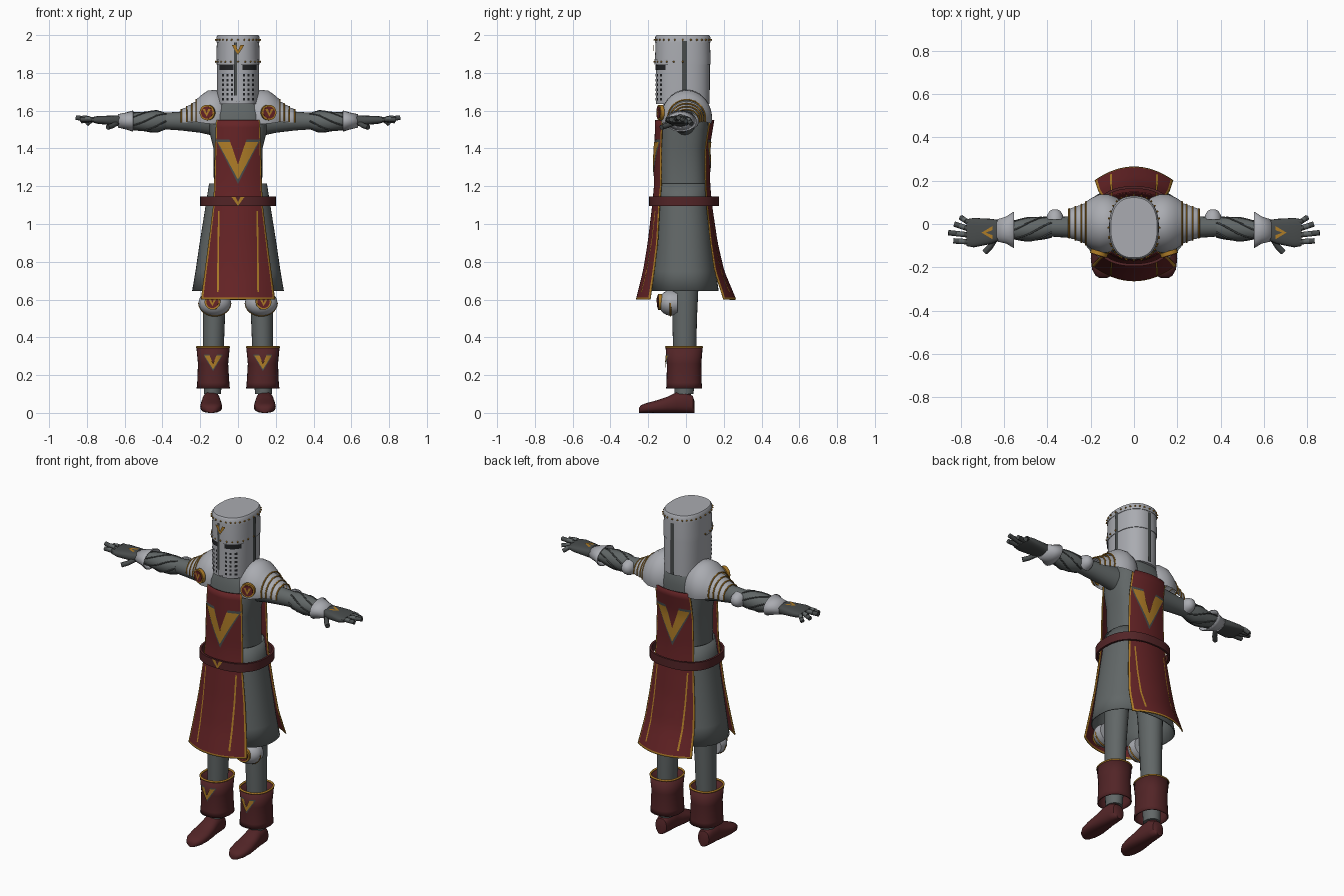
import bpy, bmesh
from math import sin, cos, pi, radians
from mathutils import Vector, Matrix

cube = bpy.data.objects.get("Cube")
if cube:
    bpy.data.objects.remove(cube, do_unlink=True)


def make_mat(name, *rgb):
    m = bpy.data.materials.new(name)
    m.use_nodes = True
    m.diffuse_color = (*rgb, 1)
    m.node_tree.nodes["Principled BSDF"].inputs["Base Color"].default_value = (*rgb, 1)
    return m


STEEL = make_mat("steel", .40, .41, .44)
MAIL = make_mat("mail_grey", .12, .135, .135)
DARK = make_mat("dark_grey", .065, .072, .072)
BLACK = make_mat("slit_black", .015, .016, .018)
RED = make_mat("tabard_red", .13, .017, .019)
LEATHER = make_mat("leather_maroon", .085, .018, .02)
GOLD = make_mat("gold", .42, .2, .02)
made = []


def build(name, verts, faces, mats, recalc=True):
    me = bpy.data.meshes.new(name)
    me.from_pydata([tuple(v) for v in verts], [], faces)
    if recalc:
        bm = bmesh.new()
        bm.from_mesh(me)
        bmesh.ops.recalc_face_normals(bm, faces=bm.faces)
        bm.to_mesh(me)
        bm.free()
    for m in mats:
        me.materials.append(m)
    ob = bpy.data.objects.new(name, me)
    bpy.context.collection.objects.link(ob)
    made.append(ob)
    return ob


def pair(ob):
    mod = ob.modifiers.new("Mirror", 'MIRROR')
    mod.use_mirror_merge = False
    return ob


def thick(ob, t):
    mod = ob.modifiers.new("Solidify", 'SOLIDIFY')
    mod.thickness = t
    mod.offset = 0
    return ob


def spow(v, e):
    return abs(v) ** e * (1 if v >= 0 else -1)


def loft(name, axis, rings, mat, n=32, p=2.0, arc=None, caps=True):
    """Rings are (position on axis, centre 1, centre 2, radius 1, radius 2)."""
    verts, faces = [], []
    lo, hi = arc or (0, 2 * pi)
    cols = n if arc is None else n + 1
    for t, c1, c2, a, b in rings:
        for i in range(cols):
            w = lo + (hi - lo) * i / n
            u, v = c1 + a * spow(cos(w), 2 / p), c2 + b * spow(sin(w), 2 / p)
            verts.append({'x': (t, u, v), 'y': (u, t, v), 'z': (u, v, t)}[axis])
    for r in range(len(rings) - 1):
        for i in range(n):
            j = (i + 1) % cols
            faces.append((r * cols + i, r * cols + j, (r + 1) * cols + j, (r + 1) * cols + i))
    if caps and arc is None:
        faces += [tuple(range(n)), tuple(range(len(verts) - n, len(verts)))]
    return build(name, verts, faces, [mat])


def tube(name, pts, r, mat, closed=False):
    cu = bpy.data.curves.new(name, 'CURVE')
    cu.dimensions = '3D'
    cu.bevel_depth, cu.bevel_resolution, cu.use_fill_caps = r, 2, True
    sp = cu.splines.new('POLY')
    sp.points.add(len(pts) - 1)
    for q, co in zip(sp.points, pts):
        q.co = (*co, 1)
    sp.use_cyclic_u = closed
    cu.materials.append(mat)
    ob = bpy.data.objects.new(name, cu)
    bpy.context.collection.objects.link(ob)
    return ob


def decal(name, quads, surf, off, mat, n=6):
    """Thin painted patches laid over a surface function surf(x, z, offset)."""
    verts, faces = [], []
    for quad in quads:
        a, b, c, d = (Vector(q) for q in quad)
        base = len(verts)
        for i in range(n + 1):
            for j in range(n + 1):
                q = a.lerp(b, i / n).lerp(d.lerp(c, i / n), j / n)
                verts.append(Vector(surf(q.x, q.y, off)))
        mid = (a + b + c + d) / 4
        out = Vector(surf(*mid, .01)) - Vector(surf(*mid, 0))
        nrm = (verts[base + n * (n + 1)] - verts[base]).cross(verts[base + n] - verts[base])
        for i in range(n):
            for j in range(n):
                k = base + i * (n + 1) + j
                f = (k, k + n + 1, k + n + 2, k + 1)
                faces.append(f if nrm.dot(out) > 0 else f[::-1])
    return build(name, verts, faces, [mat], recalc=False)


def rect(x0, x1, z0, z1):
    return [(x0, z0), (x1, z0), (x1, z1), (x0, z1)]


def vee(name, x, z, w, h, surf, off, mat):
    arm = [(-1, 1), (-.38, 1), (0, -.2), (0, -1)]
    quads = [[(x + s * u * w, z + v * h) for u, v in arm] for s in (1, -1)]
    return decal(name, quads, surf, off, mat)


def badge(name, c, r, yaw):
    rot = Matrix.Rotation(yaw, 3, 'Z')
    surf = lambda x, z, off: Vector(c) + rot @ Vector((x, -off, z))
    n = 20
    for part, rad, off, m in (("rim", r, .005, GOLD), ("field", r * .78, .008, RED)):
        vs = [surf(rad * cos(2 * pi * i / n), rad * sin(2 * pi * i / n), o)
              for o in (-.015, off) for i in range(n)]
        fs = [(i, (i + 1) % n, n + (i + 1) % n, n + i) for i in range(n)]
        pair(build(name + "_" + part, vs, fs + [tuple(range(n)), tuple(range(n, 2 * n))], [m]))
    pair(vee(name + "_chevron", 0, -.002, r * .55, r * .5, surf, .011, GOLD))


# Torso and flared skirt
def body(rows):
    return [(z, 0, (y0 + y1) / 2, hx, (y1 - y0) / 2) for z, hx, y0, y1 in rows]


loft("torso", 'z', body([(1.05, .13, -.14, .11), (1.21, .128, -.14, .11), (1.4, .13, -.143, .105),
                         (1.5, .155, -.143, .118), (1.58, .155, -.135, .12), (1.63, .13, -.12, .11),
                         (1.68, .09, -.1, .09)]), MAIL, 48, 2.7)
thick(loft("skirt", 'z', body([(1.215, .15, -.142, .115), (1.12, .165, -.15, .12), (.9, .2, -.165, .14),
                               (.75, .222, -.178, .155), (.645, .24, -.185, .17)]),
           MAIL, 48, 2.4, caps=False), .006)


# Tabard panels, rows are (z, half width, centre y, edge y)
def panel_surface(rows, sign):
    def at(z):
        for (za, *a), (zb, *b) in zip(rows, rows[1:]):
            if z >= zb - 1e-6:
                k = (za - z) / (za - zb)
                return [p + (q - p) * k for p, q in zip(a, b)]
    def surf(x, z, off):
        hw, yc, ye = at(z)
        return (x, yc + (ye - yc) * (x / hw) ** 2 + sign * off, z)
    return at, surf


FRONT = [(1.55, .115, -.16, -.125), (1.4, .12, -.165, -.13), (1.21, .125, -.166, -.13),
         (1.1, .13, -.176, -.14), (.9, .155, -.2, -.15), (.75, .175, -.225, -.168), (.6, .195, -.262, -.19)]
BACK = [(1.55, .115, .147, .125), (1.4, .12, .122, .102), (1.21, .125, .125, .102),
        (1.1, .13, .135, .11), (.9, .15, .165, .13), (.75, .165, .2, .152), (.6, .18, .263, .2)]
for label, rows, sign in (("front", FRONT, -1), ("back", BACK, 1)):
    at, surf = panel_surface(rows, sign)
    us = [-1, -.94] + [i / 8 for i in range(-7, 8)] + [.94, 1]
    zs = [1.55 - .94 * i / 24 for i in range(25)] + [.6]
    nu = len(us)
    verts = [surf(u * at(z)[0], z, 0) for z in zs for u in us]
    faces = [(r * nu + i, r * nu + i + 1, (r + 1) * nu + i + 1, (r + 1) * nu + i)
             for r in range(len(zs) - 1) for i in range(nu - 1)]
    ob = build(label + "_tabard", verts, faces, [RED, GOLD])
    for k, f in enumerate(ob.data.polygons):
        if k % (nu - 1) in (0, nu - 2) or k // (nu - 1) == len(zs) - 2:
            f.material_index = 1
    thick(ob, .006)
    vee(label + "_chevron_outline", 0, 1.33, .119, .118, surf, .006, DARK)
    vee(label + "_chevron", 0, 1.335, .108, .1, surf, .009, GOLD)
    stripe = [(.098, 1.07), (.106, 1.07), (.112, .64), (.102, .64)]
    pair(decal(label + "_tabard_stripe", [stripe], surf, .006, GOLD, 12))

# Belt
loft("belt", 'z', [(z, 0, -.01, .2 - d, .185 - d) for z, d in
                   ((1.095, 0), (1.145, 0), (1.145, .012), (1.095, .012), (1.095, 0))],
     LEATHER, 48, 2.4, caps=False)
vee("belt_buckle", 0, 1.12, .035, .024, lambda x, z, o: (x, -.195 - o, z), .004, GOLD)

# Helmet
HA, HB, HY, HP = .111, .143, -.017, 2.4
loft("helmet", 'z', [(z, 0, HY, HA + d, HB + d) for z, d in
                     ((1.635, -.002), (1.72, 0), (1.845, 0), (1.845, .004), (1.875, .004), (1.96, .001),
                      (1.96, .004), (1.99, .003), (2.0, -.004))], STEEL, 64, HP)


def helm_front(x, z, off):
    return (x, HY - (HB + off) * (1 - min(1, abs(x / (HA + off))) ** HP) ** (1 / HP), z)


def helm_back(x, z, off):
    return (x, 2 * HY - helm_front(x, z, off)[1], z)


def helm_side(y, z, off):
    return ((HA + off) * (1 - abs((y - HY) / HB) ** HP) ** (1 / HP), y, z)


pair(decal("eye_slit", [rect(.024, .098, 1.815, 1.842)], helm_front, .004, BLACK))
pair(decal("breath_holes", [rect(x, x + .011, z, z + .013) for x in (.026, .05, .074)
                            for z in [1.655 + .025 * k for k in range(6)]], helm_front, .003, BLACK, 2))
decal("brow_band", [rect(-.108, .108, 1.845, 1.873)], helm_front, .008, STEEL, 16)
decal("nose_ridge", [rect(-.016, .016, 1.645, 1.85)], helm_front, .006, STEEL)
decal("front_seam", [rect(-.02, -.004, 1.68, 1.96)], helm_front, .009, DARK)
decal("side_seam", [rect(-.022, .004, 1.7, 1.97)], helm_side, .006, DARK)
decal("back_seam", [rect(-.012, .012, 1.64, 1.95)], helm_back, .006, DARK)
vee("helmet_chevron", 0, 1.922, .034, .026, helm_front, .011, GOLD)
bm = bmesh.new()
for z, count, span in ((1.859, 13, pi), (1.975, 28, 2 * pi * 27 / 28)):
    for i in range(count):
        w = pi + span * i / (count - 1)
        co = ((HA + .007) * spow(cos(w), 2 / HP), HY + (HB + .007) * spow(sin(w), 2 / HP), z)
        bmesh.ops.create_icosphere(bm, subdivisions=1, radius=.0055, matrix=Matrix.Translation(co))
me = bpy.data.meshes.new("helmet_rivets")
bm.to_mesh(me)
bm.free()
me.materials.append(GOLD)
rivets = bpy.data.objects.new("helmet_rivets", me)
bpy.context.collection.objects.link(rivets)
made.append(rivets)

# Pauldrons with overlapping gold-edged bands
ARC = (-.2, pi + .2)


def arch(x, a, b, cz):
    ws = [ARC[0] + (ARC[1] - ARC[0]) * i / 24 for i in range(25)]
    return [(x, .003 + a * cos(w), cz + b * sin(w)) for w in ws]


pair(loft("pauldron", 'x', [(x, .003, 1.56, a, b) for x, a, b in
                            ((.04, .085, .1), (.08, .12, .135), (.12, .135, .15), (.16, .134, .146),
                             (.195, .118, .122), (.222, .1, .098))], STEEL, 28, arc=ARC))
pair(tube("pauldron_rim", arch(.222, .1, .098, 1.56), .004, GOLD))
for i in range(3):
    x, a, b, cz = .21 + .028 * i, .095 - .01 * i, .092 - .012 * i, 1.558 - .004 * i
    pair(loft("shoulder_band", 'x', [(x, .003, cz, a, b), (x + .02, .003, cz, a - .003, b - .004),
                                     (x + .034, .003, cz, a - .008, b - .012)], STEEL, 24, arc=ARC))
    pair(tube("shoulder_band_rim", arch(x + .034, a - .008, b - .012, cz), .004, GOLD))
badge("shoulder_badge", (.163, -.14, 1.59), .041, .3)

# Arms, elbow caps and gauntlets
FORE = [(.38, -.015, 1.545, .044, .044), (.43, -.02, 1.543, .054, .056), (.48, -.024, 1.542, .054, .054),
        (.54, -.027, 1.544, .047, .046), (.62, -.027, 1.546, .035, .032)]
pair(loft("upper_arm", 'x', [(.12, -.005, 1.54, .06, .075), (.2, -.01, 1.543, .056, .06),
                             (.3, -.014, 1.545, .05, .05), (.4, -.015, 1.545, .042, .043)], MAIL, 20))
pair(loft("forearm", 'x', FORE, MAIL, 20))
for k in range(6):
    pts = []
    for (x, cy, cz, a, b), q in zip(FORE[:4], range(4)):
        nx = FORE[q + 1]
        for s in range(4):
            mix = [u + (v - u) * s / 4 for u, v in zip(FORE[q], nx)]
            w = k * pi / 3 + (mix[0] - .38) * 9
            pts.append((mix[0], mix[1] + mix[3] * cos(w), mix[2] + mix[4] * sin(w)))
    pair(tube("forearm_fold", pts, .004, DARK))
pair(loft("elbow_cap", 'y', [(.02, .365, 1.545, .04, .046), (.04, .365, 1.545, .037, .04),
                             (.06, .365, 1.545, .025, .027), (.068, .365, 1.545, .01, .01)], STEEL, 20))
pair(thick(loft("gauntlet_cuff", 'x', [(.555, -.027, 1.545, .082, .054), (.59, -.028, 1.545, .06, .043),
                                       (.635, -.03, 1.546, .048, .033)], STEEL, 20, caps=False), .005))
pair(loft("hand", 'x', [(.61, -.028, 1.546, .044, .03), (.66, -.034, 1.548, .058, .026),
                        (.74, -.04, 1.551, .068, .021), (.775, -.04, 1.552, .062, .013)], DARK, 20, 3))
for y, tip in ((.01, (.8, .03, 1.53)), (-.02, (.83, 0, 1.545)), (-.05, (.858, -.04, 1.563)),
               (-.082, (.835, -.078, 1.553))):
    knuckle = (.77, y, 1.554)
    pair(tube("finger", [(.74, y, 1.552), knuckle, tip], .0125, DARK))
    pair(tube("finger_plate", [Vector(knuckle).lerp(Vector(tip), .2) + Vector((0, 0, .004)),
                               Vector(knuckle).lerp(Vector(tip), .6) + Vector((0, 0, .004))], .012, MAIL))
pair(tube("thumb", [(.64, -.065, 1.535), (.665, -.105, 1.52), (.69, -.13, 1.512)], .014, DARK))
pair(vee("hand_chevron", -.04, -.68, .03, .025,
         lambda y, x, o: (-x, y, 1.573 + o), .003, GOLD))

# Legs and knee guards
pair(loft("leg", 'z', [(.1, .135, -.01, .045, .05), (.35, .13, -.007, .055, .062), (.5, .127, -.007, .058, .065),
                       (.75, .12, -.005, .066, .075), (1.0, .1, -.01, .075, .085)], MAIL, 24))
knee = [(-.078 - .068 * sin(w), .123, .582, .086 * cos(w), .068 * cos(w))
        for w in [1.45 * i / 7 for i in range(8)]]
pair(loft("knee_guard", 'y', [(-.045, .123, .582, .08, .064)] + knee, STEEL, 28))
pair(tube("knee_guard_rim", [(.123 + .083 * cos(w), -.082, .582 + .067 * sin(w)) for w in
                             [pi + pi * i / 16 for i in range(17)]], .005, GOLD))
badge("knee_badge", (.135, -.143, .588), .042, .08)

# Boots
CUFF = [(.13, .131, -.01, .085, .092), (.16, .131, -.01, .082, .09), (.26, .132, -.01, .077, .088),
        (.345, .132, -.01, .085, .095)]
pair(thick(loft("boot_cuff", 'z', CUFF, LEATHER, 32, 2.3, caps=False), .006))
pair(tube("boot_cuff_rim", [(.132 + .085 * spow(cos(w), 2 / 2.3), -.01 + .095 * spow(sin(w), 2 / 2.3), .348)
                            for w in [2 * pi * i / 32 for i in range(32)]], .006, GOLD, True))


def cuff_front(x, z, off):
    return (x, -.01 - (.093 + off) * (1 - abs((x - .132) / .08) ** 2.3) ** (1 / 2.3), z)


pair(vee("boot_chevron_outline", .132, .265, .053, .044, cuff_front, .004, DARK))
pair(vee("boot_chevron", .132, .267, .046, .036, cuff_front, .007, GOLD))
pair(loft("ankle", 'z', [(.05, .142, -.01, .042, .045), (.1, .14, -.012, .034, .038),
                         (.16, .136, -.012, .036, .042)], LEATHER, 20))
pair(loft("foot", 'y', [(y, .142, h / 2, a, h / 2) for y, a, h in
                        ((.045, .02, .06), (.036, .036, .09), (.0, .044, .11), (-.05, .048, .11),
                         (-.1, .054, .085), (-.16, .058, .065), (-.21, .052, .052), (-.24, .035, .04),
                         (-.25, .016, .024))], LEATHER, 24, 2.5))

# Smooth shading with sharp edges kept
bpy.ops.object.select_all(action='DESELECT')
for ob in made:
    ob.select_set(True)
bpy.context.view_layer.objects.active = made[0]
bpy.ops.object.shade_smooth_by_angle(angle=radians(40))
